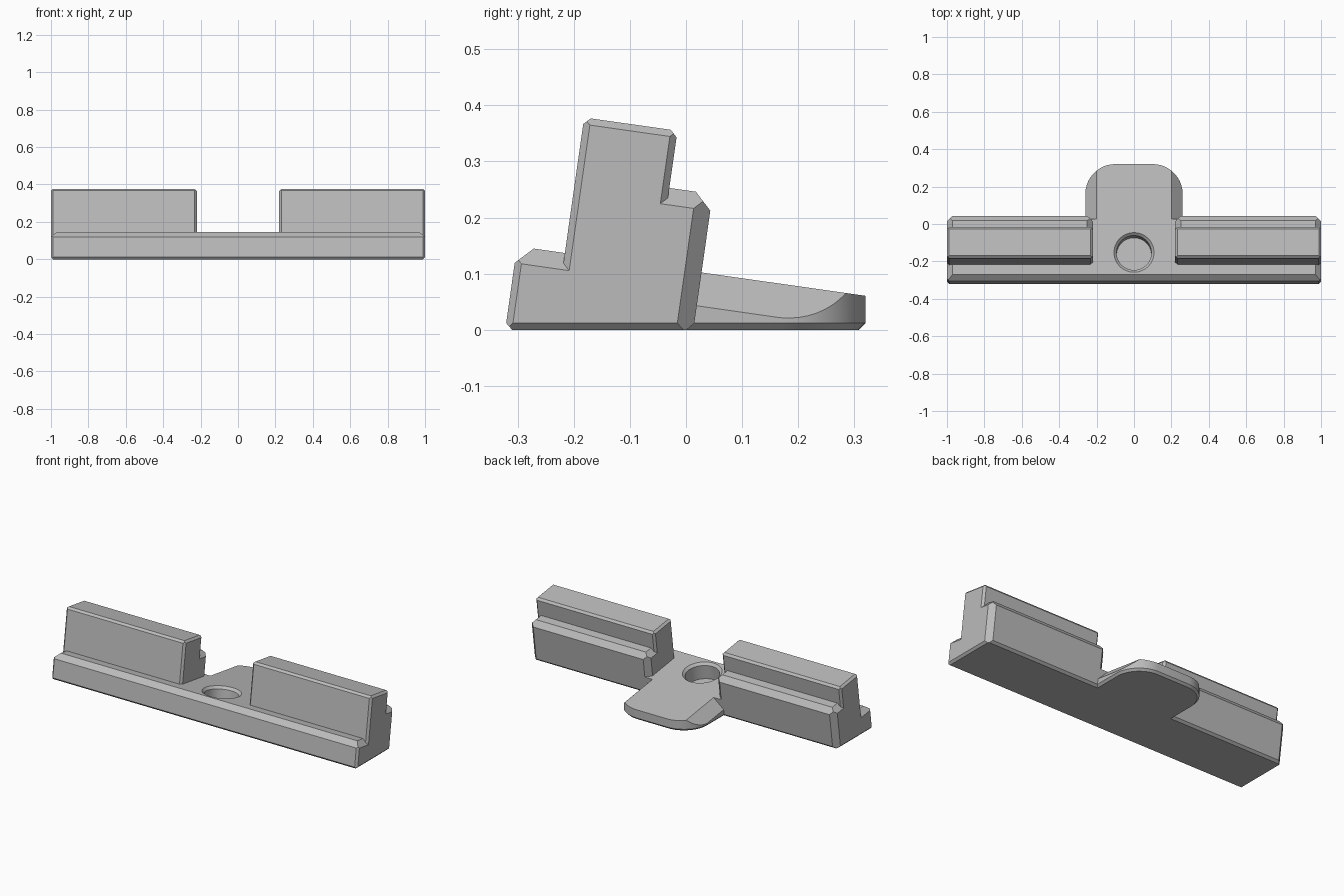
import bpy, bmesh, math
from mathutils import Vector, Matrix

cube = bpy.data.objects.get("Cube")
if cube:
    bpy.data.objects.remove(cube, do_unlink=True)

grey = bpy.data.materials.new("light_grey")
grey.use_nodes = True
grey.diffuse_color = (0.5, 0.5, 0.5, 1)
grey.node_tree.nodes["Principled BSDF"].inputs["Base Color"].default_value = (0.5, 0.5, 0.5, 1)

# The upper faces lean back by this angle; BACK and UP are the leaning axes
TILT = math.radians(8.1)
LEAN = Matrix.Rotation(-TILT, 4, 'X')
RIGHT = Vector((1, 0, 0))
BACK = LEAN @ Vector((0, 1, 0))
UP = LEAN @ Vector((0, 0, 1))
FLOOR = (Vector((0, 0, -1)), 0.0)
SMALL, LARGE = 0.012, 0.03
DECK = 0.105


def chamfer(p, q, size):
    """Plane that cuts the edge between two planes, each given as normal and offset."""
    return (p[0] + q[0], p[1] + q[1] - size)


def add_object(name, bm):
    bmesh.ops.recalc_face_normals(bm, faces=bm.faces[:])
    mesh = bpy.data.meshes.new(name)
    bm.to_mesh(mesh)
    bm.free()
    mesh.materials.append(grey)
    obj = bpy.data.objects.new(name, mesh)
    bpy.context.collection.objects.link(obj)
    return obj


def convex(name, planes):
    """Solid left when a large cube is trimmed by every plane."""
    bm = bmesh.new()
    bmesh.ops.create_cube(bm, size=4)
    for normal, offset in planes:
        n = normal.normalized()
        bmesh.ops.bisect_plane(bm, geom=bm.verts[:] + bm.edges[:] + bm.faces[:], dist=1e-6,
                               plane_co=n * (offset / normal.length), plane_no=n, clear_outer=True)
        rim = [e for e in bm.edges if e.is_boundary]
        if rim:
            bmesh.ops.holes_fill(bm, edges=rim, sides=0)
    return add_object(name, bm)


def combine(target, other, operation):
    mod = target.modifiers.new(other.name, 'BOOLEAN')
    mod.operation, mod.solver, mod.object = operation, 'EXACT', other
    bpy.context.view_layer.objects.active = target
    bpy.ops.object.modifier_apply(modifier=mod.name)
    bpy.data.objects.remove(other, do_unlink=True)


def block(name, x0, x1, front, back, top, sizes):
    """Leaning block; sizes are chamfers of front side, back side, front top, back top, end top."""
    f, b, t = (-BACK, -front), (BACK, back), (UP, top)
    ends = [(-RIGHT, -x0), (RIGHT, x1)]
    planes = [f, b, t, FLOOR, *ends]
    planes += [chamfer(p, FLOOR, SMALL) for p in (f, b, *ends)]
    planes += [chamfer(f, t, sizes[2]), chamfer(b, t, sizes[3])]
    for e in ends:
        planes += [chamfer(f, e, sizes[0]), chamfer(b, e, sizes[1]), chamfer(t, e, sizes[4])]
    return convex(name, planes)


# Full-length base with the front ledge
bar = block("mounting_bar", -1, 1, -0.319, 0.013, DECK, (SMALL, LARGE, LARGE, 0, LARGE))

# Upright blocks with a lower rear ledge, on both sides
for side, x0, x1 in (("right", -1, -0.22), ("left", 0.22, 1)):
    post = block(side + "_upright", x0, x1, -0.233, -0.065, 0.349, (SMALL,) * 5)
    ledge = block(side + "_rear_ledge", x0, x1, -0.16, 0.013, 0.246, (0, LARGE, 0, LARGE, LARGE))
    combine(post, ledge, 'UNION')
    combine(bar, post, 'UNION')

# Rounded rear tongue with chamfered long sides
top = (UP, DECK)
planes = [top, FLOOR, (Vector((0, -1, 0)), 0.08)]
for i in range(31):
    angle = math.pi * i / 30
    c, s = math.cos(angle), math.sin(angle)
    wall = (Vector((c, s, 0)), 0.1 * abs(c) + 0.16 * s + 0.16)
    planes += [wall, chamfer(wall, FLOOR, SMALL)]
for sign in (-1, 1):
    planes.append(chamfer((RIGHT * sign, 0.26), top, 0.06))
combine(bar, convex("rear_tongue", planes), 'UNION')

# Blind round hole with a countersunk rim
for name, r0, r1, low, high in (("hole", 0.093, 0.093, 0.008, 0.2),
                                ("countersink", 0.093, 0.127, 0.091, 0.125)):
    bm = bmesh.new()
    place = LEAN @ Matrix.Translation((0, -0.1685, (low + high) / 2))
    bmesh.ops.create_cone(bm, cap_ends=True, segments=64, radius1=r0, radius2=r1,
                          depth=high - low, matrix=place)
    combine(bar, add_object(name, bm), 'DIFFERENCE')

# Merge flush faces, keep edges crisp and curves smooth
bm = bmesh.new()
bm.from_mesh(bar.data)
bmesh.ops.remove_doubles(bm, verts=bm.verts[:], dist=1e-5)
bmesh.ops.dissolve_limit(bm, angle_limit=math.radians(0.5), verts=bm.verts[:], edges=bm.edges[:])
bm.to_mesh(bar.data)
bm.free()
bpy.ops.object.select_all(action='DESELECT')
bar.select_set(True)
bpy.context.view_layer.objects.active = bar
bpy.ops.object.shade_smooth_by_angle(angle=math.radians(25))
